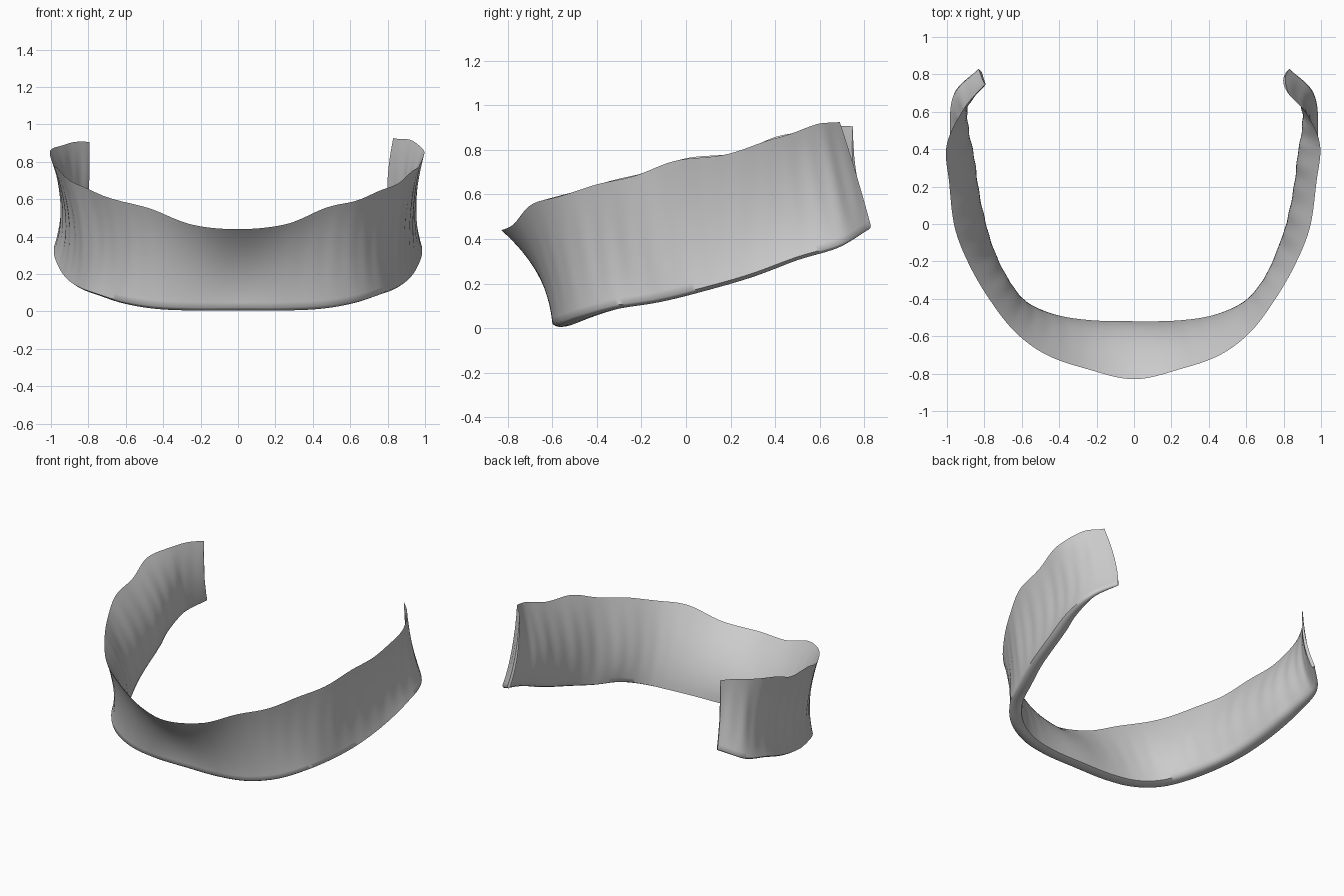
import bpy, bmesh, math
from mathutils import Vector

if "Cube" in bpy.data.objects:
    bpy.data.objects.remove(bpy.data.objects["Cube"])

# Right half of the outer face: top edge, middle line and bottom edge at each station
TOP = [(0, -.83, .44), (.25, -.775, .465), (.46, -.70, .55), (.62, -.58, .59), (.75, -.41, .64), (.86, -.22, .69),
       (.94, -.02, .755), (.975, .22, .79), (.995, .42, .86), (.93, .58, .91), (.83, .69, .93)]
MID = [(0, -.665, .24), (.24, -.655, .25), (.44, -.61, .28), (.61, -.52, .31), (.735, -.37, .35), (.84, -.19, .39),
       (.90, .02, .45), (.935, .26, .50), (.95, .46, .56), (.925, .64, .62), (.81, .77, .68)]
BOT = [(0, -.60, .02), (.25, -.595, .02), (.46, -.56, .03), (.64, -.475, .06), (.77, -.33, .10), (.85, -.14, .13),
       (.915, .05, .175), (.96, .28, .24), (.985, .50, .32), (.96, .70, .38), (.83, .83, .46)]
# Rounded underside: (share of thickness, drop)
ROLL = [(.15, .009), (.4, .015), (.7, .012)]
SPAN_STEPS, ROWS = 10, 16


def full_row(row, inset=0, tip=0):
    """Mirror a half row; the left wall is bowed slightly and its tip leans further back."""
    left = []
    for i, (x, y, z) in enumerate(row):
        bow = inset * math.sin(math.pi * i / 10) ** 2
        lean = tip * max(0, i - 8) / 2
        left.append(Vector((-x + bow + lean * .6, y + lean, z - lean * .4)))
    return left[:0:-1] + [Vector(p) for p in row]


def spline(pts):
    """Catmull-Rom samples through the points."""
    ext = [2 * pts[0] - pts[1]] + pts + [2 * pts[-1] - pts[-2]]
    out = []
    for i in range(len(pts) - 1):
        a, b, c, d = ext[i:i + 4]
        for k in range(SPAN_STEPS):
            t = k / SPAN_STEPS
            out.append(0.5 * (2 * b + (c - a) * t + (2 * a - 5 * b + 4 * c - d) * t * t
                              + (3 * b - a - 3 * c + d) * t ** 3))
    return out + [pts[-1]]


top = spline(full_row(TOP, -.02, .06))
mid = spline(full_row(MID, .015))
bot = spline(full_row(BOT))

# Wedge-section band: thin at the top edge, thick and rounded at the bottom
bm = bmesh.new()
rings = []
n = len(top)
for i, (t, m, b) in enumerate(zip(top, mid, bot)):
    u = 2 * i / (n - 1) - 1
    s = abs(u)
    side = min(1, s * 1.6)
    a0, a1 = bot[max(i - 1, 0)], bot[min(i + 1, n - 1)]
    inward = Vector((a0.y - a1.y, a1.x - a0.x, 0)).normalized()
    width = (.08 + (.012 if u < 0 else 0) * side) * min(1, .25 + 3 * (1 - s))
    outer, inner = [], []
    for j in range(ROWS + 1):
        v = j / ROWS
        p = t * (1 - v) * (1 - 2 * v) + m * 4 * v * (1 - v) + b * v * (2 * v - 1)
        ripple = math.sin(i * 1.1 + 1.5 * v) + .6 * math.sin(i * .43 + 2)
        p += inward * .0025 * side * ripple * math.sin(math.pi * v)
        p.z += .004 * side * math.sin(i * .37) * (1 - v)
        outer.append(p)
        if j:
            inner.append(p + inward * width * (1 - (1 - v) ** 2))
    roll = [b + inward * width * share - Vector((0, 0, drop)) for share, drop in ROLL]
    rings.append([bm.verts.new(p) for p in outer + roll + inner[::-1]])
for a, b in zip(rings, rings[1:]):
    for j in range(len(a)):
        k = (j + 1) % len(a)
        bm.faces.new((a[j], a[k], b[k], b[j]))
# Closed tips
bm.faces.new(rings[0][::-1])
bm.faces.new(rings[-1])
bmesh.ops.recalc_face_normals(bm, faces=bm.faces)
mesh = bpy.data.meshes.new("curved_band")
bm.to_mesh(mesh)
bm.free()
band = bpy.data.objects.new("curved_band", mesh)
bpy.context.collection.objects.link(band)

# Smooth shading
bpy.context.view_layer.objects.active = band
band.select_set(True)
bpy.ops.object.shade_smooth_by_angle(angle=math.radians(60))
